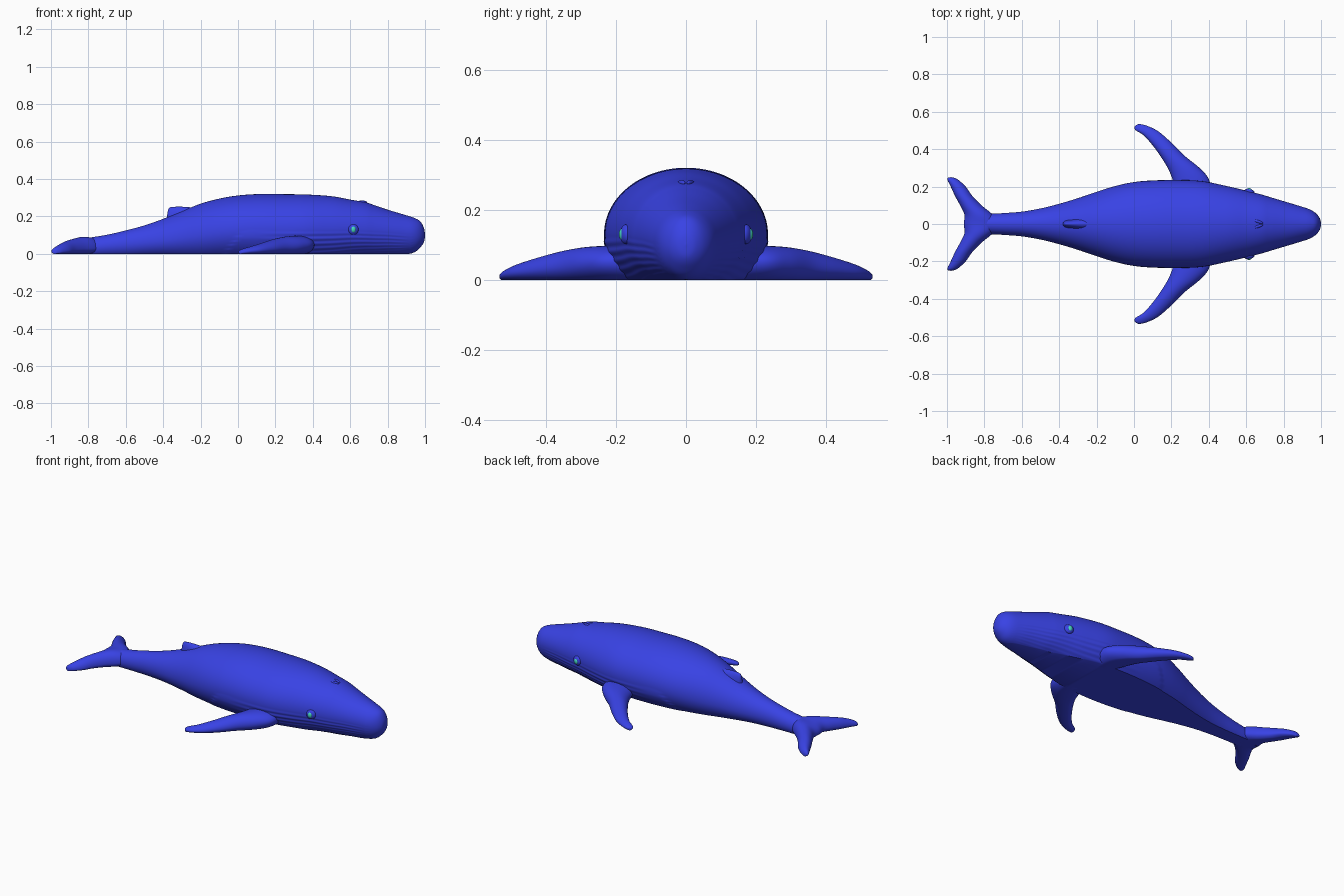
import bpy, bmesh, math

if "Cube" in bpy.data.objects:
    bpy.data.objects.remove(bpy.data.objects["Cube"])


def material(name, rgb):
    m = bpy.data.materials.new(name)
    m.diffuse_color = (*rgb, 1)
    m.use_nodes = True
    m.node_tree.nodes["Principled BSDF"].inputs["Base Color"].default_value = m.diffuse_color
    return m


BLUE = material("blue_skin", (0.04, 0.055, 0.78))
TEAL = material("teal_eye", (0.06, 0.68, 0.52))


def spline(stations, steps):
    """Catmull-Rom interpolation through rows of numbers."""
    p = [stations[0]] + list(stations) + [stations[-1]]
    rows = []
    for i in range(1, len(p) - 2):
        for s in range(steps):
            t = s / steps
            rows.append([0.5 * (2 * b + (c - a) * t + (2 * a - 5 * b + 4 * c - d) * t * t
                                + (3 * b - a - 3 * c + d) * t ** 3)
                         for a, b, c, d in zip(*p[i - 1:i + 3])])
    rows.append(list(stations[-1]))
    return rows


def loft(name, stations, sides=40, steps=6, relief=None):
    """Stations: edge A xy, edge B xy, z of the edges, top z, depth below the edges.
    Sections are ellipses cut flat at z = 0."""
    bm = bmesh.new()
    rings = []
    for ax, ay, bx, by, zc, top, depth in spline(stations, steps):
        depth, zc = max(depth, 1e-6), max(zc, 0)
        low = math.asin(min(1, zc / depth))
        ring = []
        for k in range(sides + 1):
            a = -low + (math.pi + 2 * low) * k / sides
            c, s = math.cos(a), math.sin(a)
            z = max(0, zc + s * (max(top - zc, 0) if s > 0 else depth))
            if relief:
                c *= 1 + relief((ax + bx) / 2, z, s)
            ring.append(bm.verts.new(((ax + bx) / 2 + (ax - bx) / 2 * c,
                                      (ay + by) / 2 + (ay - by) / 2 * c, z)))
        rings.append(ring)
    n = sides + 1
    for r, q in zip(rings, rings[1:]):
        for k in range(n):
            bm.faces.new((r[k], r[(k + 1) % n], q[(k + 1) % n], q[k]))
    bm.faces.new(rings[0])
    bm.faces.new(rings[-1])
    bmesh.ops.remove_doubles(bm, verts=bm.verts, dist=1e-5)
    bmesh.ops.recalc_face_normals(bm, faces=bm.faces)
    me = bpy.data.meshes.new(name)
    bm.to_mesh(me)
    bm.free()
    ob = bpy.data.objects.new(name, me)
    bpy.context.collection.objects.link(ob)
    finish(ob, name, BLUE)


def finish(ob, name, mat):
    ob.name = name
    ob.data.materials.append(mat)
    bpy.ops.object.select_all(action='DESELECT')
    ob.select_set(True)
    bpy.context.view_layer.objects.active = ob
    bpy.ops.object.shade_smooth_by_angle(angle=math.radians(35))


def ellipsoid(name, loc, size, mat, turn=0):
    bpy.ops.mesh.primitive_uv_sphere_add(segments=32, ring_count=16, location=loc,
                                         rotation=(0, 0, turn))
    bpy.context.object.scale = size
    finish(bpy.context.object, name, mat)


def along_x(rows):
    return [(x, -w, x, w, zc, top, d) for x, w, zc, top, d in rows]


# Throat pleats and the raised belly plate
def throat(x, z, s):
    k = 0
    if s < 0:
        if 0.1 < x < 0.95:
            fade = min(1, (x - 0.1) / 0.3, (0.95 - x) / 0.1, -s / 0.2)
            k += 0.010 * fade * math.sin(40 * math.asin(max(-1, s)))
        if x > -0.07 + 0.75 * z and x < 0.5:
            k += 0.02 * min(1, -s / 0.25) * min(1, (0.5 - x) / 0.4)
    return k


# Body: x, half width, widest z, top z, lower depth
loft("body", along_x([
    (-.88, .02, .03, .065, .04), (-.8, .05, .03, .085, .05), (-.7, .058, .04, .102, .06),
    (-.6, .066, .05, .125, .07), (-.5, .083, .06, .152, .08), (-.4, .108, .07, .187, .095),
    (-.3, .138, .085, .228, .12), (-.2, .172, .1, .268, .145), (-.1, .203, .115, .295, .165),
    (0, .224, .125, .312, .18), (.12, .233, .13, .32, .19), (.25, .234, .13, .319, .19),
    (.37, .228, .13, .317, .185), (.5, .202, .13, .308, .175), (.6, .178, .13, .29, .16),
    (.68, .158, .125, .276, .145), (.73, .143, .122, .26, .14), (.8, .122, .118, .236, .13),
    (.88, .098, .11, .212, .116), (.94, .078, .105, .193, .098), (.975, .055, .1, .173, .065),
    (.995, .027, .1, .135, .035), (1, 0, .1, .1, 0)]), sides=160, relief=throat)

# Dorsal fin
loft("dorsal_fin", along_x([
    (-.38, .006, .17, .2, .02), (-.372, .016, .17, .24, .02), (-.355, .022, .17, .25, .02),
    (-.31, .03, .17, .252, .02), (-.27, .035, .17, .25, .02), (-.22, .03, .17, .245, .02)]))

# Tail flukes: distance from centre, leading x, trailing x, edge z, top z
half = [(0, -.72, -.91, .03, .09), (.05, -.755, -.907, .03, .09), (.1, -.815, -.93, .028, .08),
        (.15, -.864, -.957, .022, .068), (.2, -.9, -.98, .016, .052),
        (.235, -.938, -.997, .012, .035), (.247, -.962, -.994, .01, .022),
        (.25, -.976, -.982, .01, .01)]
flukes = [(a, s * y, b, s * y, z, t, z * 1.1)
          for s, side in ((-1, half[:0:-1]), (1, half)) for y, a, b, z, t in side]
loft("tail_flukes", flukes)

# Flippers: leading edge xy, trailing edge xy, edge z, top z
flipper = [(.41, .14, .26, .12, .05, .095), (.402, .235, .22, .2, .05, .097),
           (.35, .3, .19, .28, .045, .093), (.27, .365, .15, .35, .036, .081),
           (.2, .435, .1, .42, .027, .062), (.13, .495, .05, .475, .02, .043),
           (.07, .525, .01, .5, .014, .029), (.03, .534, .002, .515, .01, .019),
           (.013, .529, .008, .525, .01, .01)]
for side, s in (("left", 1), ("right", -1)):
    loft(side + "_flipper", [(a, s * b, c, s * d, z, t, z * 1.12)
                             for a, b, c, d, z, t in flipper])
    # Eye, eyelid and blowhole ridge
    ellipsoid(side + "_eyelid", (.617, s * .172, .13), (.028, .016, .028), BLUE, -s * .25)
    ellipsoid(side + "_eye", (.617, s * .182, .13), (.014, .01, .017), TEAL, -s * .25)
    ellipsoid(side + "_blowhole_ridge", (.663, s * .013, .276), (.028, .008, .009), BLUE, -s * .3)
